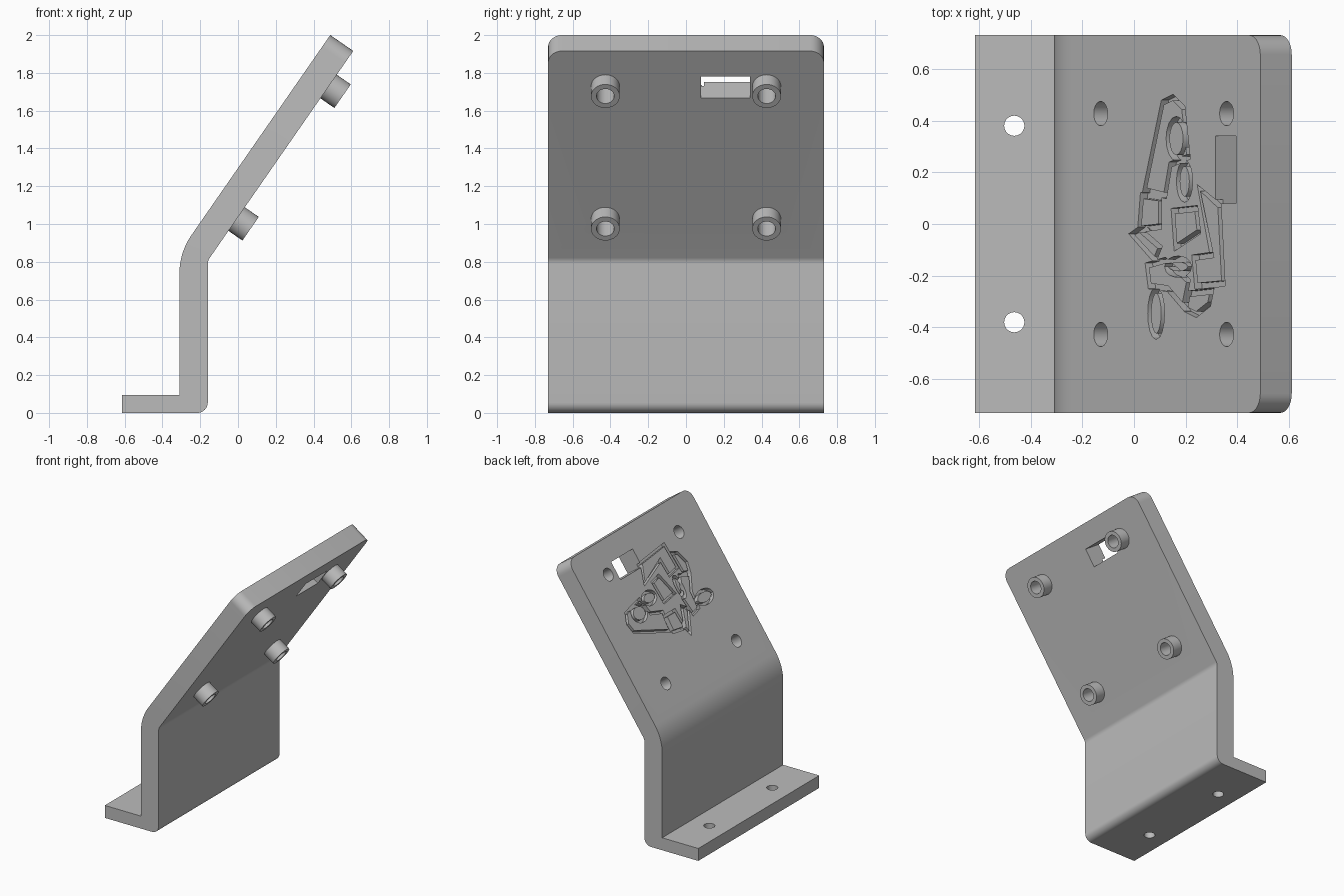
import bpy, bmesh
from math import radians, tan, cos, sin, pi
from mathutils import Vector, Matrix

old = bpy.data.objects.get("Cube")
if old:
    bpy.data.objects.remove(old, do_unlink=True)

grey = bpy.data.materials.new("matte grey")
grey.use_nodes = True
grey.diffuse_color = (0.5, 0.5, 0.5, 1)
grey.node_tree.nodes["Principled BSDF"].inputs["Base Color"].default_value = (0.5, 0.5, 0.5, 1)

# Frame of the leaning panel: along the slope, across, and out of its top face
HALF_W, THICK, LENGTH = 0.73, 0.148, 1.351
U = Vector((0.57, 0, 0.8216)).normalized()
V = Vector((0, 1, 0))
N = U.cross(V)
ORIGIN = Vector((-0.16, 0, 0.806))
PANEL = Matrix((U, V, N)).transposed().to_4x4()
PANEL.translation = ORIGIN


def make(name, bm, matrix=Matrix()):
    bmesh.ops.transform(bm, matrix=matrix, verts=bm.verts)
    bmesh.ops.recalc_face_normals(bm, faces=bm.faces)
    mesh = bpy.data.meshes.new(name)
    bm.to_mesh(mesh)
    bm.free()
    mesh.materials.append(grey)
    obj = bpy.data.objects.new(name, mesh)
    bpy.context.collection.objects.link(obj)
    return obj


def activate(obj):
    bpy.ops.object.select_all(action='DESELECT')
    obj.select_set(True)
    bpy.context.view_layer.objects.active = obj


def cut(target, cutter):
    cutter.hide_render = True
    mod = target.modifiers.new("cut", 'BOOLEAN')
    mod.operation, mod.solver, mod.object = 'DIFFERENCE', 'EXACT', cutter
    activate(target)
    bpy.ops.object.modifier_apply(modifier=mod.name)
    bpy.data.objects.remove(cutter, do_unlink=True)


def cylinder(name, radius, low, high, a, b, matrix=Matrix()):
    bm = bmesh.new()
    bmesh.ops.create_cone(bm, cap_ends=True, segments=32, radius1=radius, radius2=radius,
                          depth=high - low,
                          matrix=Matrix.Translation((a, b, (low + high) / 2)))
    return make(name, bm, matrix)


def fillet(prev, corner, nxt, radius, steps=8):
    """Points of a rounded profile corner."""
    if not radius:
        return [corner]
    d1, d2 = (prev - corner).normalized(), (nxt - corner).normalized()
    half = d1.angle(d2) / 2
    centre = corner + (d1 + d2).normalized() * radius / sin(half)
    start = corner + d1 * radius / tan(half) - centre
    end = corner + d2 * radius / tan(half) - centre
    sweep = start.angle(end)
    return [centre + (start * sin((1 - i / steps) * sweep) + end * sin(i / steps * sweep))
            / sin(sweep) for i in range(steps + 1)]


# Bent bracket: foot, wall and leaning panel as one extruded profile
tip_low = ORIGIN + U * LENGTH
tip_high = tip_low + N * THICK
bend = tip_high - U * ((tip_high.x + 0.31) / U.x)
corners = [(Vector((-0.615, 0, 0)), 0), (Vector((-0.16, 0, 0)), 0.055), (ORIGIN, 0.06),
           (tip_low, 0), (tip_high, 0), (bend, 0.35),
           (Vector((-0.31, 0, 0.095)), 0), (Vector((-0.615, 0, 0.095)), 0)]
profile = []
for i, (p, r) in enumerate(corners):
    profile += fillet(corners[i - 1][0], p, corners[(i + 1) % len(corners)][0], r)
bm = bmesh.new()
face = bm.faces.new([bm.verts.new(p - V * HALF_W) for p in profile])
ext = bmesh.ops.extrude_face_region(bm, geom=[face])["geom"]
bmesh.ops.translate(bm, vec=V * 2 * HALF_W,
                    verts=[g for g in ext if isinstance(g, bmesh.types.BMVert)])
tip_edges = [e for e in bm.edges
             if abs(e.verts[0].co.y - e.verts[1].co.y) < 0.001
             and all((v.co - ORIGIN).dot(U) > LENGTH - 0.001 for v in e.verts)]
bmesh.ops.bevel(bm, geom=tip_edges, offset=0.075, segments=8, profile=0.5, affect='EDGES')
bracket = make("bent_bracket", bm)

# Screw holes in the foot
for y in (-0.38, 0.38):
    cut(bracket, cylinder("foot_hole", 0.039, -0.1, 0.2, -0.463, y))

# Standoffs under the panel, with bores running through the panel
standoffs = []
for level, s in (("lower", 0.268), ("upper", 1.122)):
    for side, y in (("front", -0.427), ("back", 0.427)):
        tube = cylinder(f"{level}_{side}_standoff", 0.076, -0.09, 0, s, y, PANEL)
        for part in (tube, bracket):
            cut(part, cylinder("bore", 0.047, -0.2, 0.3, s, y, PANEL))
        standoffs.append(tube)

# Rectangular slot
bm = bmesh.new()
bmesh.ops.create_cube(bm, size=1, matrix=Matrix.Translation((1.117, 0.21, 0.07))
                      @ Matrix.Diagonal((0.14, 0.26, 0.5, 1)))
cut(bracket, make("slot", bm, PANEL))


def groove(points, width=0.011, depth=0.035):
    """Closed channel cutter around a polygon given as x, y seen from above."""
    pts = [Vector(((x + 0.282) / U.x, y)) for x, y in points]
    bm = bmesh.new()
    rings = []
    for i, p in enumerate(pts):
        a = (p - pts[i - 1]).normalized()
        b = (pts[(i + 1) % len(pts)] - p).normalized()
        n1, n2 = Vector((-a.y, a.x)), Vector((-b.y, b.x))
        off = (n1 + n2) / max(0.5, 1 + n1.dot(n2)) * width
        rings.append([bm.verts.new((*(p + off * k), h)) for k, h in
                      ((1, THICK + 0.02), (1, THICK - depth),
                       (-1, THICK - depth), (-1, THICK + 0.02))])
    for i, ring in enumerate(rings):
        for j in range(4):
            bm.faces.new((rings[i - 1][j], ring[j], ring[j - 3], rings[i - 1][j - 3]))
    return make("groove", bm, PANEL)


def oval(x, y, rx, ry):
    return [(x + rx * cos(k * pi / 8), y + ry * sin(k * pi / 8)) for k in range(16)]


# Abstract engraved ornament of overlapping cells
cells = [
    [(0.04, 0.13), (0.11, 0.47), (0.15, 0.49), (0.19, 0.45), (0.21, 0.26), (0.14, 0.23), (0.12, 0.11)],
    oval(0.163, 0.33, 0.033, 0.075),
    oval(0.195, 0.165, 0.025, 0.07),
    oval(0.085, -0.345, 0.026, 0.09),
    oval(0.17, -0.165, 0.045, 0.03),
    [(0.03, 0.11), (0.10, 0.10), (0.10, -0.01), (0.02, -0.02)],
    [(-0.01, -0.04), (0.02, -0.02), (0.10, -0.09), (0.08, -0.14)],
    [(0.25, 0.14), (0.33, 0.07), (0.345, -0.23), (0.24, -0.24), (0.23, -0.13), (0.30, -0.12)],
    [(0.15, 0.05), (0.24, 0.06), (0.25, -0.03), (0.16, -0.09)],
    [(0.05, -0.16), (0.12, -0.14), (0.21, -0.22), (0.19, -0.32), (0.13, -0.25), (0.06, -0.24)],
    [(0.21, -0.27), (0.30, -0.26), (0.29, -0.31), (0.24, -0.35), (0.20, -0.33)],
]
for cell in cells:
    cut(bracket, groove(cell))

# Smooth the curved surfaces, keep the edges crisp
for obj in [bracket] + standoffs:
    activate(obj)
    bpy.ops.object.shade_smooth_by_angle(angle=radians(30))
